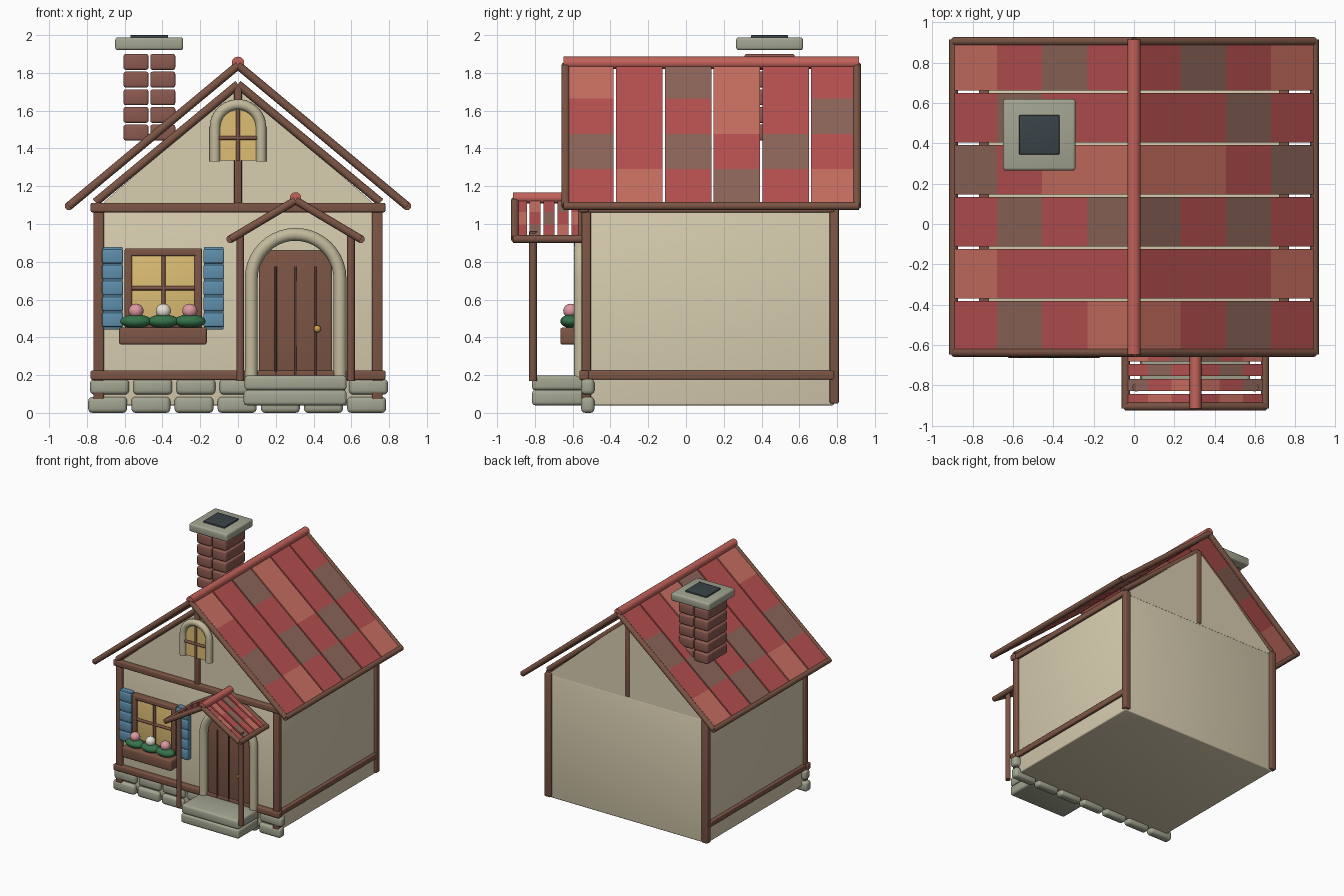
import bpy, bmesh, math
from mathutils import Vector, Matrix

if "Cube" in bpy.data.objects:
    bpy.data.objects.remove(bpy.data.objects["Cube"])

mats = {}
def lin(c):
    return c / 12.92 if c <= 0.04045 else ((c + 0.055) / 1.055) ** 2.4

def mat(name, hexa):
    m = bpy.data.materials.new(name)
    m.diffuse_color = [lin(int(hexa[i:i + 2], 16) / 255) for i in (0, 2, 4)] + [1]
    m.use_nodes = True
    m.node_tree.nodes["Principled BSDF"].inputs["Base Color"].default_value = m.diffuse_color
    mats[name] = m

for n, h in dict(plaster="D8CDB0", wood="7C5545", dark_wood="53382F", stone="A3A591", trim_stone="C2BA9C",
                 R="B85250", L="CA7062", B="8F675B", ridge="C2625A", brick="8C5A50", flue="3A4348",
                 glass="DDBE74", blue="5F8FAC", green="35724A", pink="DB98A0", white="E8E2D4",
                 gold="D0A045").items():
    mat(n, h)

def finish(o, name, m, smooth=True):
    o.name = name
    o.data.materials.append(mats[m])
    if smooth:
        bpy.ops.object.select_all(action='DESELECT')
        o.select_set(True)
        bpy.context.view_layer.objects.active = o
        bpy.ops.object.shade_smooth_by_angle(angle=math.radians(40))
    return o

def from_bm(bm, name, m, smooth=True):
    me = bpy.data.meshes.new(name)
    bm.to_mesh(me)
    bm.free()
    o = bpy.data.objects.new(name, me)
    bpy.context.collection.objects.link(o)
    return finish(o, name, m, smooth)

def box(name, x, y, z, m, bev=0.008, rot=None):
    """Bevelled box from (min, max) ranges, optionally rotated about its centre."""
    c = Vector([(a + b) / 2 for a, b in (x, y, z)])
    s = [b - a for a, b in (x, y, z)]
    bm = bmesh.new()
    bmesh.ops.create_cube(bm, size=1, matrix=Matrix.Diagonal((*s, 1)))
    if bev:
        bmesh.ops.bevel(bm, geom=bm.edges[:], offset=bev, segments=3, profile=0.5, affect='EDGES')
    bm.transform(Matrix.Translation(c) @ (rot or Matrix()))
    return from_bm(bm, name, m)

def rod(name, a, b, r, m="wood"):
    a, b = Vector(a), Vector(b)
    d = b - a
    bm = bmesh.new()
    bmesh.ops.create_cone(bm, cap_ends=True, segments=16, radius1=r, radius2=r, depth=d.length,
                          matrix=Matrix.Translation((a + b) / 2) @ d.to_track_quat('Z', 'Y').to_matrix().to_4x4())
    return from_bm(bm, name, m)

def ball(name, c, s, m):
    bm = bmesh.new()
    bmesh.ops.create_uvsphere(bm, u_segments=20, v_segments=12, radius=1,
                              matrix=Matrix.Translation(c) @ Matrix.Diagonal((*s, 1)))
    return from_bm(bm, name, m)

def prism(name, pts, y0, y1, m):
    """Extrude an xz outline along y."""
    bm = bmesh.new()
    f = bm.faces.new([bm.verts.new((x, y0, z)) for x, z in pts])
    r = bmesh.ops.extrude_face_region(bm, geom=[f])
    bmesh.ops.translate(bm, vec=(0, y1 - y0, 0), verts=[v for v in r['geom'] if isinstance(v, bmesh.types.BMVert)])
    bmesh.ops.recalc_face_normals(bm, faces=bm.faces[:])
    return from_bm(bm, name, m, False)

def arch_pts(cx, r, z0, zs, n=20):
    mid = [(cx - r * math.cos(math.pi * i / n), zs + r * math.sin(math.pi * i / n)) for i in range(n + 1)]
    return [(cx - r, z0)] + mid + [(cx + r, z0)]

def arch_tube(name, pts, y, r, m):
    cu = bpy.data.curves.new(name, 'CURVE')
    cu.dimensions = '3D'
    cu.bevel_depth, cu.bevel_resolution, cu.use_fill_caps = r, 4, True
    sp = cu.splines.new('POLY')
    sp.points.add(len(pts) - 1)
    for p, (x, z) in zip(sp.points, pts):
        p.co = (x, y, z, 1)
    o = bpy.data.objects.new(name, cu)
    bpy.context.collection.objects.link(o)
    bpy.ops.object.select_all(action='DESELECT')
    o.select_set(True)
    bpy.context.view_layer.objects.active = o
    bpy.ops.object.convert(target='MESH')
    finish(bpy.context.object, name, m)

def roof(name, cx, zr, w, drop, y0, y1, pattern, rows, gap, thick, r, barge, ridge_r):
    """Gabled tile roof: tile strips, barge rafters, eave beams and ridge."""
    ang, L = math.atan2(drop, w), math.hypot(w, drop)
    pitch = (y1 - y0) / len(pattern)
    for s in (-1, 1):
        rot = Matrix.Rotation(s * ang, 4, 'Y')
        for c, col in enumerate(pattern):
            for k in range(rows):
                t = (k + 0.5) / rows
                x, z, yc = cx + s * w * t, zr - drop * t, y0 + pitch * (c + 0.5)
                h, d = L / rows / 2, (pitch - gap) / 2
                box(name + "_tile", (x - h, x + h), (yc - d, yc + d), (z - thick / 2, z + thick / 2),
                    col[k], 0, rot)
        for y in barge:
            rod(name + "_barge_rafter", (cx, y, zr), (cx + s * w, y, zr - drop), r)
        rod(name + "_eave_beam", (cx + s * w, barge[0] - r * 0.5, zr - drop),
            (cx + s * w, barge[1] + r * 0.5, zr - drop), r)
    rod(name + "_ridge", (cx, barge[0] - r * 0.5, zr + 0.013), (cx, barge[1] + r * 0.5, zr + 0.013), ridge_r, "ridge")

# Walls and gables
box("wall_body", (-0.745, 0.745), (-0.525, 0.785), (0.04, 1.085), "plaster", 0.01)
for y in (-0.53, 0.755):
    prism("gable_wall", [(-0.75, 1.08), (0.75, 1.08), (0, 1.74)], y, y + 0.03, "plaster")

# Timber frame
for s in (-1, 1):
    for y in (-0.528, 0.785):
        box("corner_post", (s * 0.738 - 0.028, s * 0.738 + 0.028), (y - 0.024, y + 0.024), (0.05, 1.1), "wood")
    x = s * 0.745
    for z in (0.2, 1.085):
        box("side_beam", (x - 0.024, x + 0.024), (-0.55, 0.785), (z - 0.024, z + 0.024), "wood")
    rod("gable_trim", (0, -0.54, 1.74), (s * 0.755, -0.54, 1.115), 0.022)
    rod("back_gable_trim", (0, 0.765, 1.74), (s * 0.755, 0.765, 1.115), 0.022)
for z in (0.2, 1.087):
    box("front_beam", (-0.78, 0.78), (-0.565, -0.515), (z - 0.025, z + 0.025), "wood")
for y in (-0.54, 0.775):
    box("king_post", (-0.02, 0.02), (y - 0.02, y + 0.02), (1.09, 1.74), "wood")

# Foundation stones
for i in range(7):
    for dx, z0, z1 in ((-0.69, 0, 0.085), (-0.68, 0.097, 0.18)):
        x = dx + i * 0.2285
        box("foundation_stone", (x - 0.103, x + 0.103), (-0.555, -0.485), (z0, z1), "stone", 0.022)

# Main roof and porch roof
roof("roof", 0, 1.84, 0.895, 0.745, -0.635, 0.915, ["LRBR", "RRRL", "BRBR", "LLRB", "RRBR", "RBRL"],
     4, 0.012, 0.025, 0.022, (-0.637, 0.905), 0.033)
roof("porch_roof", 0.305, 1.125, 0.345, 0.205, -0.91, -0.54, ["RLR", "LRB", "RBR", "BRL", "RLR"],
     3, 0.014, 0.018, 0.021, (-0.905, -0.55), 0.03)
for x in (0.012, 0.598):
    rod("porch_post", (x, -0.81, 0.17), (x, -0.81, 0.96), 0.021)

# Chimney
for i in range(5):
    z = 1.484 + i * 0.0935
    for x in (-0.54, -0.398):
        box("chimney_brick", (x - 0.066, x + 0.066), (0.31, 0.575), (z - 0.042, z + 0.042), "brick", 0.012)
box("chimney_cap", (-0.65, -0.29), (0.265, 0.62), (1.92, 1.988), "stone", 0.015)
box("chimney_flue", (-0.57, -0.37), (0.345, 0.54), (1.93, 2.0), "flue", 0.004)

# Door, arch and steps
box("door_step_lower", (0.03, 0.575), (-0.815, -0.54), (0.04, 0.12), "stone", 0.018)
box("door_step_upper", (0.035, 0.575), (-0.815, -0.54), (0.12, 0.198), "stone", 0.018)
box("door", (0.11, 0.495), (-0.56, -0.515), (0.19, 0.86), "wood")
for x in (0.2, 0.305, 0.41):
    rod("door_groove", (x, -0.562, 0.2), (x, -0.562, 0.775), 0.006, "dark_wood")
ball("door_knob", (0.42, -0.58, 0.445), (0.019,) * 3, "gold")
arch_tube("door_arch", arch_pts(0.305, 0.235, 0.19, 0.71), -0.56, 0.034, "trim_stone")

# Front window with shutters
box("window_glass", (-0.57, -0.22), (-0.55, -0.515), (0.48, 0.84), "glass", 0.003)
for x in (-0.58, -0.21):
    box("window_side_frame", (x - 0.02, x + 0.02), (-0.575, -0.515), (0.45, 0.87), "wood")
for z in (0.47, 0.85):
    box("window_cross_frame", (-0.6, -0.19), (-0.575, -0.515), (z - 0.02, z + 0.02), "wood")
rod("window_mullion", (-0.395, -0.555, 0.46), (-0.395, -0.555, 0.86), 0.011)
rod("window_transom", (-0.59, -0.555, 0.66), (-0.2, -0.555, 0.66), 0.011)
for x in (-0.664, -0.128):
    box("shutter", (x - 0.052, x + 0.052), (-0.565, -0.515), (0.442, 0.878), "blue", 0.006)
    for i in range(5):
        z = 0.493 + i * 0.084
        box("shutter_slat", (x - 0.055, x + 0.055), (-0.575, -0.55), (z - 0.037, z + 0.037), "blue", 0.008)

# Flower box
box("flower_box", (-0.63, -0.165), (-0.665, -0.53), (0.362, 0.452), "wood", 0.012)
for x, c in ((-0.54, "pink"), (-0.395, "white"), (-0.255, "pink")):
    ball("leaves", (x, -0.61, 0.485), (0.084, 0.055, 0.036), "green")
    ball("flower", (x, -0.61, 0.54), (0.04, 0.04, 0.038), c)

# Attic window
prism("attic_glass", arch_pts(0, 0.1, 1.335, 1.51), -0.562, -0.525, "glass")
arch_tube("attic_arch", arch_pts(0, 0.122, 1.33, 1.51), -0.56, 0.028, "trim_stone")
rod("attic_mullion", (0, -0.568, 1.335), (0, -0.568, 1.61), 0.011)
rod("attic_transom", (-0.1, -0.568, 1.455), (0.1, -0.568, 1.455), 0.011)
